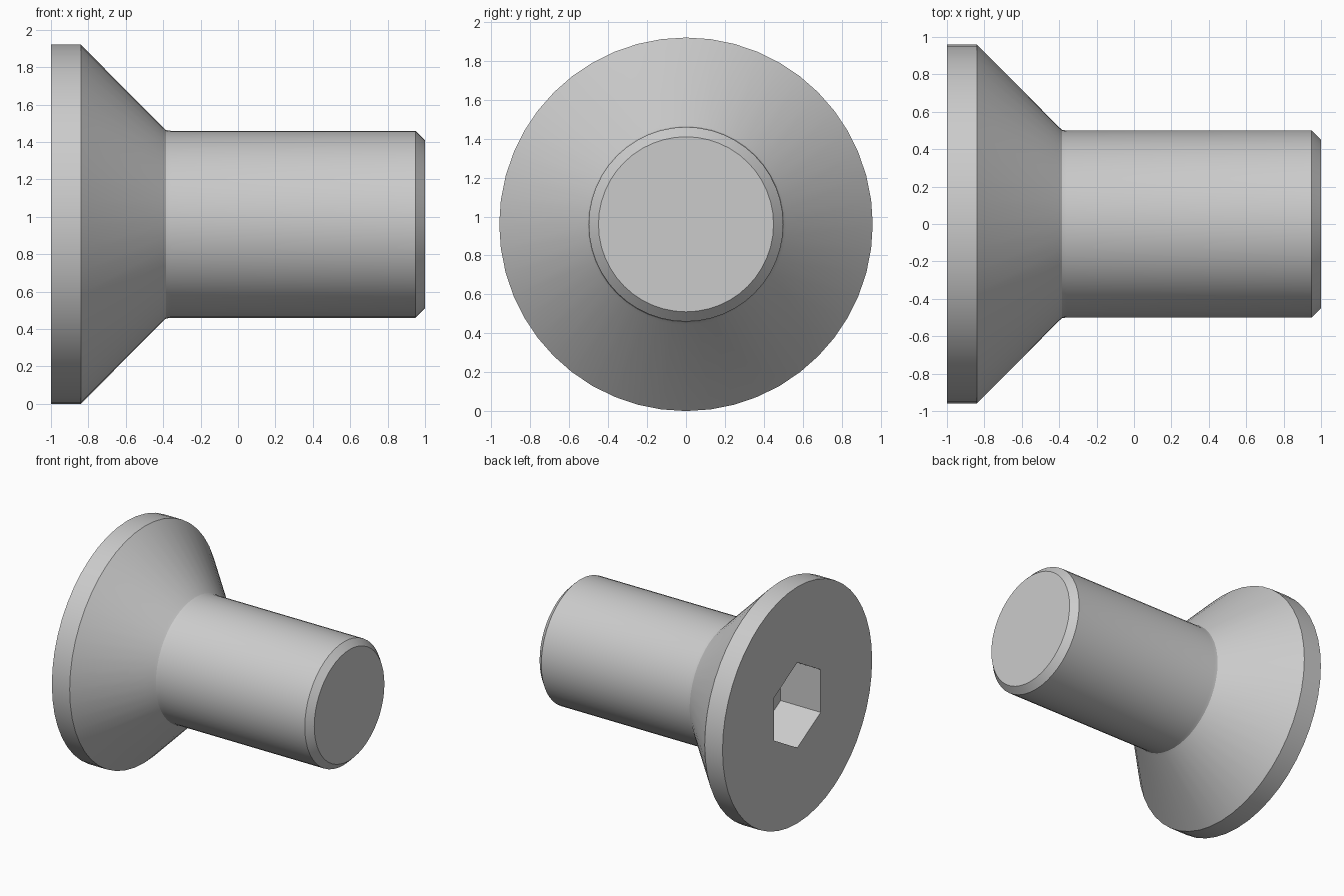
import bpy, bmesh
from math import pi, cos, sin, radians

if "Cube" in bpy.data.objects:
    bpy.data.objects.remove(bpy.data.objects["Cube"])

SEG = 48          # divisible by 6 so the hex corners land on vertices
R = 0.96          # head radius and axis height


def circle(r):
    return lambda a: r


def hexagon(apothem):
    return lambda a: apothem / cos((a % (pi / 3)) - pi / 6)


# Rings along x: socket floor -> socket mouth -> head -> cone -> shank -> tip
rings = [
    (-0.64, hexagon(0.30)),
    (-1.00, hexagon(0.30)),
    (-1.00, circle(R)),
    (-0.84, circle(R)),
    (-0.40, circle(0.517)),
    (-0.385, circle(0.504)),
    (-0.36, circle(0.5)),
    (0.95, circle(0.5)),
    (1.00, circle(0.45)),
]

bm = bmesh.new()
loops = []
for x, radius in rings:
    loop = []
    for i in range(SEG):
        a = 2 * pi * i / SEG
        r = radius(a + 1e-9)
        loop.append(bm.verts.new((x, r * sin(a), R + r * cos(a))))
    loops.append(loop)

# Skin between neighbouring rings, then cap socket floor and tip
for la, lb in zip(loops, loops[1:]):
    for i in range(SEG):
        j = (i + 1) % SEG
        bm.faces.new((la[i], la[j], lb[j], lb[i]))
bm.faces.new(loops[0])
bm.faces.new(loops[-1])
bmesh.ops.recalc_face_normals(bm, faces=bm.faces)

mesh = bpy.data.meshes.new("countersunk_screw")
bm.to_mesh(mesh)
bm.free()
screw = bpy.data.objects.new("countersunk_screw", mesh)
bpy.context.collection.objects.link(screw)

# Smooth curved sides, crisp rims and socket
bpy.context.view_layer.objects.active = screw
screw.select_set(True)
bpy.ops.object.shade_smooth_by_angle(angle=radians(30))
